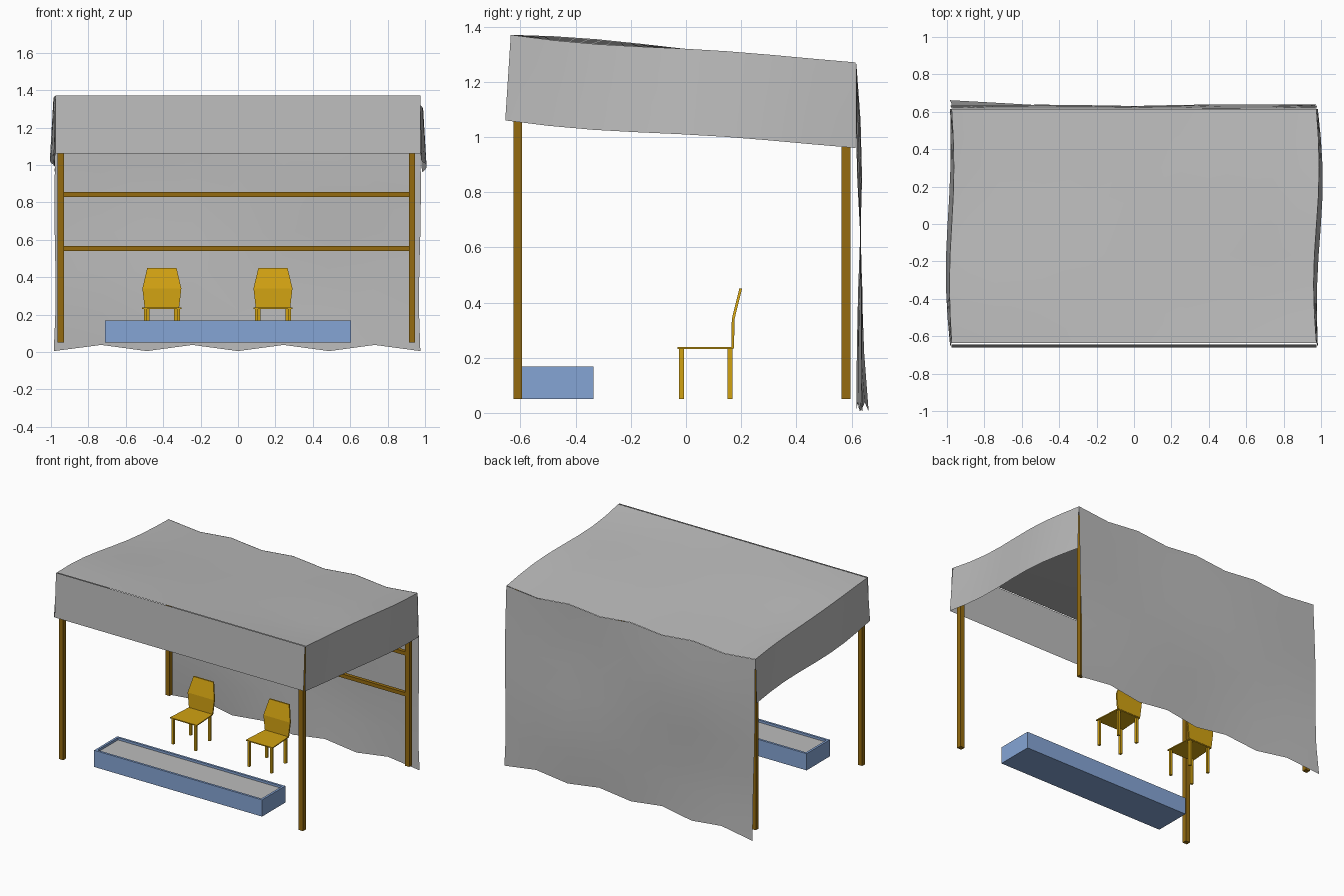
import bpy, bmesh, math
from mathutils import Vector

if "Cube" in bpy.data.objects:
    bpy.data.objects.remove(bpy.data.objects["Cube"])

def material(name, rgb):
    m = bpy.data.materials.new(name)
    m.diffuse_color = (*rgb, 1)
    m.use_nodes = True
    m.node_tree.nodes["Principled BSDF"].inputs["Base Color"].default_value = m.diffuse_color
    return m

CANVAS = material("grey canvas", (0.50, 0.50, 0.50))
WOOD = material("brown wood", (0.30, 0.148, 0.005))
CHAIR = material("golden wood", (0.64, 0.36, 0.006))
BLUE = material("blue", (0.235, 0.376, 0.665))

def finish(name, bm, mats, smooth=False):
    bmesh.ops.recalc_face_normals(bm, faces=bm.faces)
    me = bpy.data.meshes.new(name)
    bm.to_mesh(me)
    bm.free()
    ob = bpy.data.objects.new(name, me)
    bpy.context.collection.objects.link(ob)
    for m in mats:
        me.materials.append(m)
    if smooth:
        bpy.ops.object.select_all(action='DESELECT')
        ob.select_set(True)
        bpy.context.view_layer.objects.active = ob
        bpy.ops.object.shade_smooth_by_angle(angle=math.radians(30))
    return ob

def add_box(bm, x0, x1, y0, y1, z0, z1):
    """Add a box and return its top face."""
    v = bmesh.ops.create_cube(bm, size=1)["verts"]
    for p in v:
        p.co = ((x0 + x1) / 2 + p.co.x * (x1 - x0),
                (y0 + y1) / 2 + p.co.y * (y1 - y0),
                (z0 + z1) / 2 + p.co.z * (z1 - z0))
    return max({f for p in v for f in p.link_faces},
               key=lambda f: f.calc_center_median().z)

def box(name, mat, *dims):
    bm = bmesh.new()
    add_box(bm, *dims)
    return finish(name, bm, [mat])

def sheet(name, fn, nu, nv):
    """Cloth surface from fn(u, v) with u and v in 0..1."""
    bm = bmesh.new()
    g = [[bm.verts.new(fn(i / nu, j / nv)) for j in range(nv + 1)] for i in range(nu + 1)]
    for i in range(nu):
        for j in range(nv):
            bm.faces.new((g[i][j], g[i + 1][j], g[i + 1][j + 1], g[i][j + 1]))
    return finish(name, bm, [CANVAS], True)

def wave(t, n=1):
    return math.sin(2 * math.pi * n * t)

# Canvas roof: slopes to the back, with a wavy rear edge
def roof(u, v):
    edge = 0.975 + (-0.015 * wave(v) if u > 0.5 else 0.012 * wave(v))
    x = (2 * u - 1) * edge
    y = -0.635 + 1.25 * v
    z = 1.37 - 0.1 * v - 0.024 * v * wave(u, 2) ** 2
    z += 0.012 * wave(v) * (1 - 2 * u) * (1 - v)
    return Vector((x, y, z))

sheet("roof_canvas", roof, 8, 8)

# Front valance, hung just clear of the roof edge
sheet("front_valance", lambda u, v: Vector((
    -0.975 + 1.95 * u, -0.643 - 0.016 * v, 1.372 - 0.31 * v)), 1, 1)

# Side valances
def side_valance(side):
    def fn(u, v):
        p = roof(0 if side < 0 else 1, u)
        p.x += side * v * (0.008 + 0.015 * math.sin(math.pi * u))
        p.y -= 0.02 * v * (1 - u)
        p.z -= v * (0.31 + (0.012 * wave(u) if side < 0 else 0))
        return p
    return fn

for side, label in ((-1, "left"), (1, "right")):
    sheet(label + "_valance", side_valance(side), 8, 3)

# Rear curtain reaching the ground with a wavy hem
def curtain(u, v):
    p = roof(u, 1)
    hem = 0.005 + 0.033 * wave(u, 2) ** 2
    x = p.x + 0.01 * v * wave(v) * (1 if u > 0.5 else -1) - 0.01 * v * (u < 0.1)
    y = 0.617 + 0.014 * math.sin(math.pi * v) + 0.01 * wave(v) * wave(u)
    y += 0.045 * v ** 4 * max(0, 1 - 2.5 * u)
    y += 0.022 * v ** 4 * max(0, 2 * u - 1)
    return Vector((x, y, p.z + (hem - p.z) * v))

sheet("rear_curtain", curtain, 8, 6)

# Posts and rear rails
for label, x in (("left", -0.9475), ("right", 0.930)):
    for end, y, top in (("front", -0.61, 1.34), ("rear", 0.58, 1.235)):
        box(f"{label}_{end}_post", WOOD, x - 0.017, x + 0.017, y - 0.016, y + 0.016, 0.05, top)
for label, z in (("lower", 0.553), ("upper", 0.842)):
    box(label + "_rear_rail", WOOD, -0.932, 0.914, 0.567, 0.593, z - 0.013, z + 0.013)

# Low tray with a recessed grey filling
bm = bmesh.new()
top = add_box(bm, -0.71, 0.605, -0.595, -0.335, 0.05, 0.168)
bmesh.ops.inset_region(bm, faces=[top], thickness=0.022)
inner = bmesh.ops.extrude_face_region(bm, geom=[top])
fill = [f for f in inner["geom"] if isinstance(f, bmesh.types.BMFace)][0]
if top.is_valid:
    bm.faces.remove(top)
for v in fill.verts:
    v.co.z -= 0.016
fill.material_index = 1
finish("tray", bm, [BLUE, CANVAS])

# Chairs: tapered seat, four legs, bent backrest
def chair(label, cx):
    bm = bmesh.new()
    seat = [(-0.105, -0.03), (0.105, -0.03), (0.092, 0.172), (-0.092, 0.172)]
    lo, hi = ([bm.verts.new((cx + x, y, z)) for x, y in seat] for z in (0.231, 0.238))
    bm.faces.new(lo)
    bm.faces.new(hi)
    for i in range(4):
        j = (i + 1) % 4
        bm.faces.new((lo[i], lo[j], hi[j], hi[i]))
    finish(label + "_chair_seat", bm, [CHAIR])

    bm = bmesh.new()
    for s in (-1, 1):
        for x, y in ((0.088, -0.016), (0.074, 0.159)):
            add_box(bm, cx + s * x - 0.008, cx + s * x + 0.008, y - 0.009, y + 0.009, 0.05, 0.233)
    finish(label + "_chair_legs", bm, [CHAIR])

    bm = bmesh.new()
    rings = []
    for w, y, z in ((0.092, 0.164, 0.236), (0.104, 0.166, 0.34), (0.078, 0.193, 0.45)):
        rings.append([bm.verts.new((cx + x, y + d, z))
                      for x, d in ((-w, 0), (w, 0), (w, 0.01), (-w, 0.01))])
    for a, b in zip(rings, rings[1:]):
        for i in range(4):
            j = (i + 1) % 4
            bm.faces.new((a[i], a[j], b[j], b[i]))
    bm.faces.new(rings[0])
    bm.faces.new(rings[-1])
    finish(label + "_chair_back", bm, [CHAIR])

chair("left", -0.407)
chair("right", 0.187)
